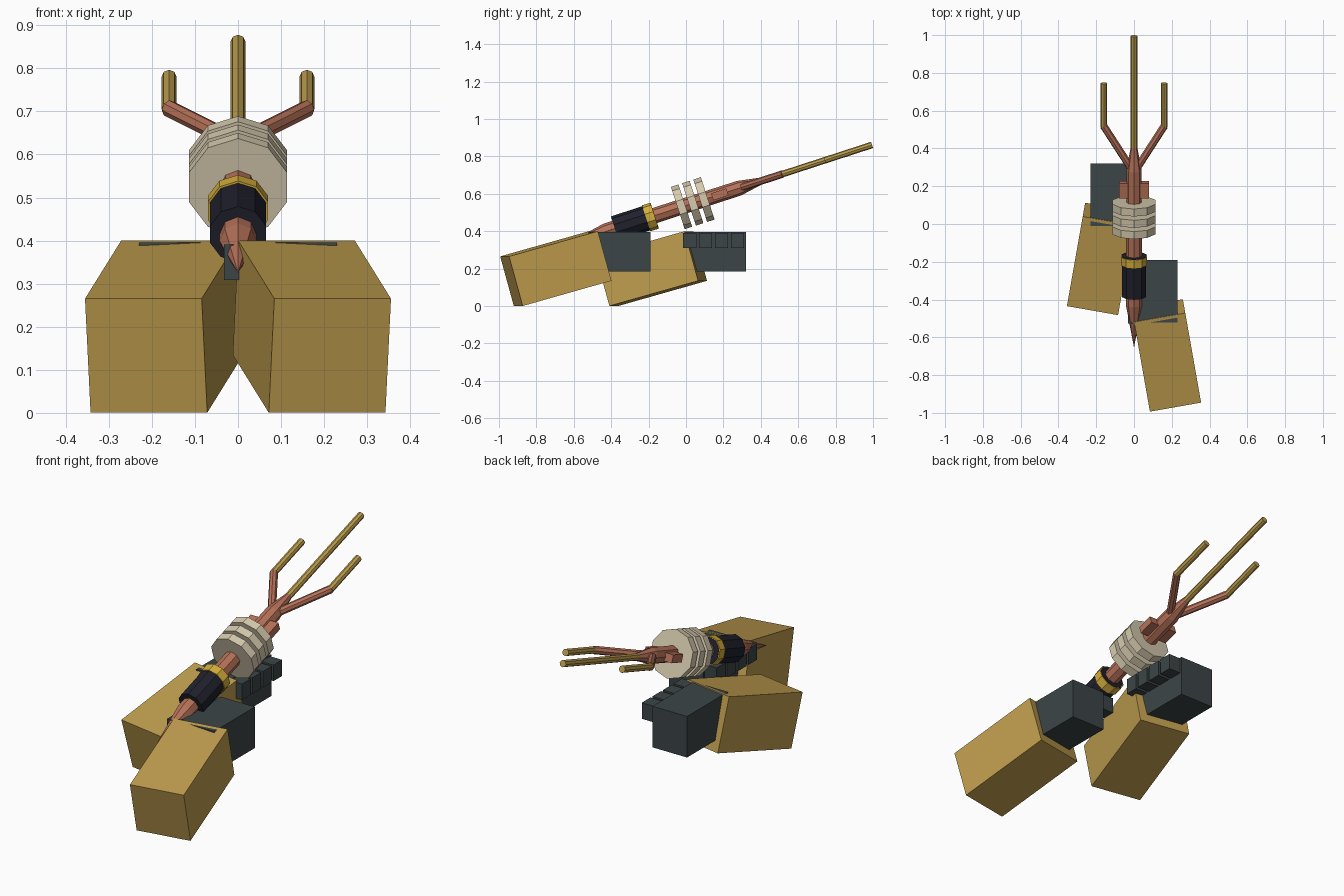
import bpy, bmesh, math
from mathutils import Matrix, Vector

cube = bpy.data.objects.get("Cube")
if cube:
    bpy.data.objects.remove(cube)


def material(name, rgb):
    m = bpy.data.materials.new(name)
    m.use_nodes = True
    color = (*rgb, 1)
    m.diffuse_color = color
    m.node_tree.nodes["Principled BSDF"].inputs["Base Color"].default_value = color
    return m


TAN = material("tan sleeve", (0.52, 0.335, 0.077))
GOLD = material("gold prong", (0.5, 0.335, 0.075))
YELLOW = material("yellow band", (0.66, 0.42, 0.045))
COPPER = material("copper", (0.47, 0.168, 0.1))
IVORY = material("ivory", (0.68, 0.6, 0.43))
GREY = material("grey glove", (0.045, 0.06, 0.062))
DARK = material("dark grip", (0.014, 0.015, 0.025))

# Staff frame: local y runs along the tilted shaft
STAFF = Matrix.Translation((0, 0, 0.538)) @ Matrix.Rotation(math.radians(18), 4, "X")


def finish(name, bm, mat, matrix):
    bmesh.ops.recalc_face_normals(bm, faces=bm.faces)
    bm.transform(matrix)
    mesh = bpy.data.meshes.new(name)
    bm.to_mesh(mesh)
    bm.free()
    mesh.materials.append(mat)
    obj = bpy.data.objects.new(name, mesh)
    bpy.context.collection.objects.link(obj)
    return obj


def box(name, center, size, mat, matrix=Matrix()):
    bm = bmesh.new()
    bmesh.ops.create_cube(bm, size=1)
    bm.transform(Matrix.Translation(center) @ Matrix.Diagonal((*size, 1)))
    return finish(name, bm, mat, matrix)


def lathe(name, profile, sides, mat):
    """Faceted solid along the shaft from (distance, radius) pairs."""
    bm = bmesh.new()
    rings = []
    for dist, rad in profile:
        angles = [2 * math.pi * i / sides for i in range(sides)]
        rings.append([bm.verts.new((rad * math.sin(a), dist, rad * math.cos(a)))
                      for a in angles])
    for a, b in zip(rings, rings[1:]):
        for i in range(sides):
            j = (i + 1) % sides
            bm.faces.new((a[i], a[j], b[j], b[i]))
    bm.faces.new(rings[0])
    bm.faces.new(rings[-1])
    bmesh.ops.remove_doubles(bm, verts=bm.verts, dist=1e-5)
    return finish(name, bm, mat, STAFF)


def rod(name, start, end, radius, mat, sides=8):
    start, end = Vector(start), Vector(end)
    axis = end - start
    bm = bmesh.new()
    bmesh.ops.create_cone(bm, cap_ends=True, segments=sides, radius1=radius,
                          radius2=radius, depth=axis.length)
    turn = axis.to_track_quat("Z", "Y").to_matrix().to_4x4()
    bm.transform(Matrix.Translation((start + end) / 2) @ turn)
    return finish(name, bm, mat, STAFF)


# Shaft with a pointed butt and tapered neck
lathe("shaft", [(-0.683, 0.001), (-0.45, 0.043), (0.3, 0.04), (0.43, 0.017)], 8, COPPER)
lathe("grip", [(-0.40, 0.068), (-0.176, 0.068)], 10, DARK)
lathe("grip_band", [(-0.224, 0.073), (-0.178, 0.073)], 10, YELLOW)
for i in range(3):
    mid = -0.025 + 0.063 * i
    lathe(f"disc_{i + 1}", [(mid - 0.021, 0.119), (mid + 0.021, 0.119)], 10, IVORY)
box("crossbar", (0, 0.19, 0), (0.157, 0.085, 0.04), COPPER, STAFF)

# Three prongs
rod("center_prong", (0, 0.4, 0), (0, 1.046, 0), 0.0175, GOLD)
for side, label in ((1, "left"), (-1, "right")):
    rod(f"{label}_branch", (0, 0.285, 0), (side * 0.16, 0.545, 0), 0.02, COPPER)
    rod(f"{label}_prong", (side * 0.16, 0.54, 0), (side * 0.16, 0.783, 0), 0.0175, GOLD)

# Arms: tilted sleeves, gloved hands and fingers
for side, label, shift in ((1, "left", -0.511), (-1, "right", 0)):
    pose = (Matrix.Translation((side * 0.1715, -0.185 + shift, 0.2))
            @ Matrix.Rotation(math.radians(10) * side, 4, "Z")
            @ Matrix.Rotation(math.radians(15.6), 4, "X"))
    box(f"{label}_sleeve", (0, 0, 0), (0.275, 0.5, 0.275), TAN, pose)
    box(f"{label}_hand", (side * 0.1325, 0.155 + shift, 0.29), (0.195, 0.33, 0.21), GREY)
    for i in range(4):
        box(f"{label}_finger_{i + 1}", (side * 0.01, 0.02 + 0.085 * i + shift, 0.35),
            (0.086, 0.07, 0.082), GREY)
